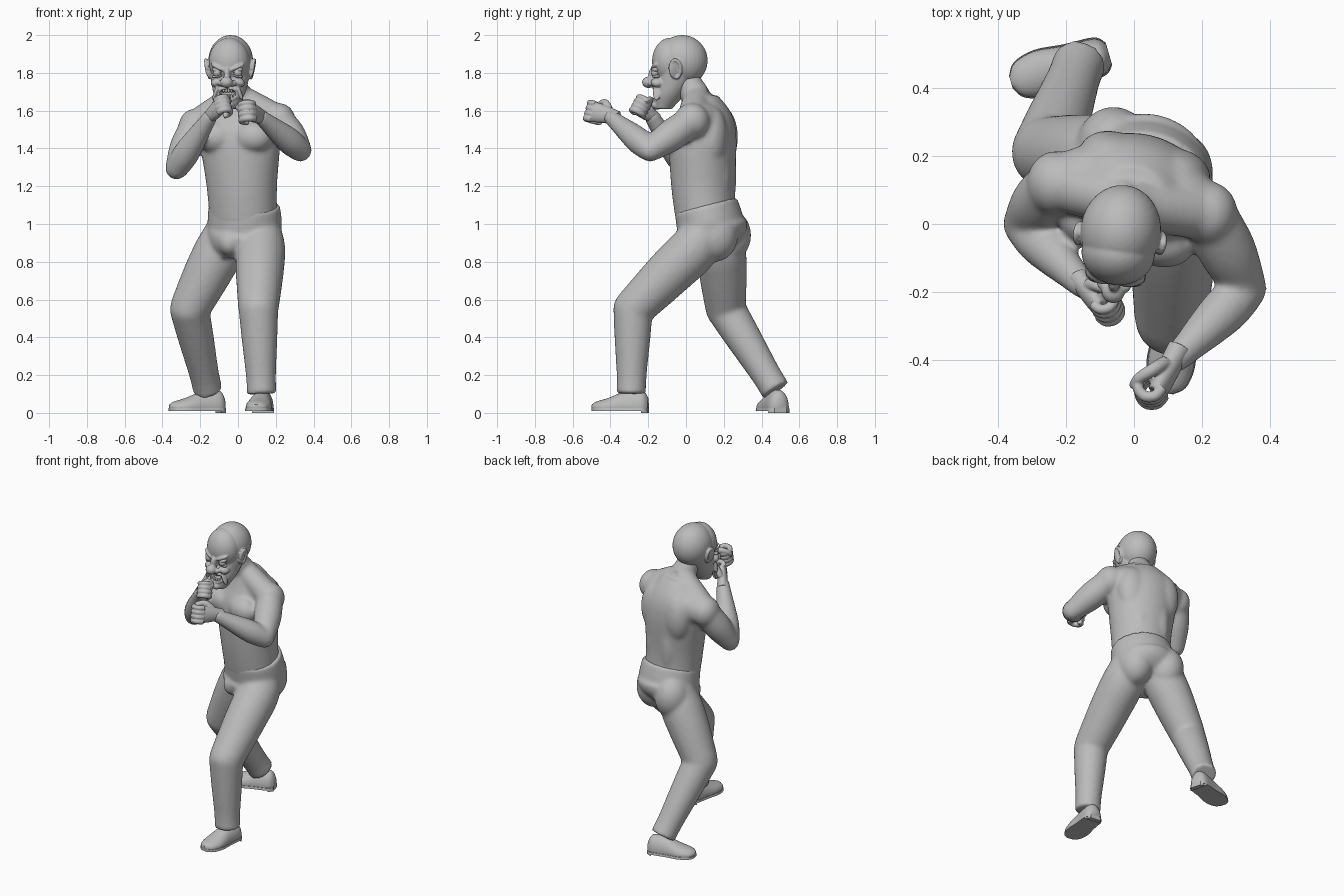
import bpy, bmesh, math
from mathutils import Vector, Matrix, Euler

old_cube = bpy.data.objects.get("Cube")
if old_cube:
    bpy.data.objects.remove(old_cube)

grey = bpy.data.materials.new("plain grey")
grey.use_nodes = True
grey.diffuse_color = (0.5, 0.5, 0.5, 1)
shader = grey.node_tree.nodes["Principled BSDF"]
shader.inputs["Base Color"].default_value = grey.diffuse_color

IDENTITY = Matrix.Identity(4)
X_AXIS, Y_AXIS, Z_AXIS = Vector((1, 0, 0)), Vector((0, 1, 0)), Vector((0, 0, 1))


def catmull(p, q, r, s, t):
    bend = t * t * (2 * p - 5 * q + 4 * r - s) + t ** 3 * (3 * (q - r) + s - p)
    return q + (t * (r - p) + bend) / 2


def spline(rows, steps):
    """Smooth samples through rows of numbers."""
    samples = []
    last = len(rows) - 1
    for i in range(last):
        span = rows[max(i - 1, 0)], rows[i], rows[i + 1], rows[min(i + 2, last)]
        for k in range(steps):
            samples.append([catmull(*column, k / steps) for column in zip(*span)])
    return samples + [list(rows[last])]


def loft(bm, rows, side=X_AXIS, axis=None, place=IDENTITY, floor=None, ceiling=2, sides=24):
    """Closed tube through rows of x, y, z, half width and optional half depth."""
    points = spline(rows, 5)
    centres = [Vector(p[:3]) for p in points]
    rings = []
    for i, p in enumerate(points):
        ahead = centres[min(i + 1, len(centres) - 1)] - centres[max(i - 1, 0)]
        along = Vector(axis or ahead).normalized()
        across = (side - along * side.dot(along)).normalized()
        outward = along.cross(across)
        ring = []
        for k in range(sides):
            angle = math.tau * k / sides
            co = centres[i] + across * p[3] * math.cos(angle) + outward * p[-1] * math.sin(angle)
            if floor is not None:
                co.z = min(max(co.z, floor), ceiling)
            ring.append(bm.verts.new(place @ co))
        rings.append(ring)
    for lower, upper in zip(rings, rings[1:]):
        for k in range(sides):
            bm.faces.new((lower[k - 1], lower[k], upper[k], upper[k - 1]))
    bm.faces.new(rings[0])
    bm.faces.new(rings[-1])


def limb(bm, joints, radii, **options):
    loft(bm, [(*joint, radius) for joint, radius in zip(joints, radii)], **options)


def blob(bm, at, size, roll=0, turn=0, place=IDENTITY):
    """Ellipsoid rolled about y, then turned about z, in degrees."""
    spin = Euler((0, math.radians(roll), math.radians(turn)))
    local = Matrix.LocRotScale(Vector(at), spin, Vector(size))
    bmesh.ops.create_uvsphere(bm, u_segments=32, v_segments=24, radius=1, matrix=place @ local)


def finish(name, bm, voxel=None, smoothing=3):
    """Make the object; a voxel size merges its pieces into one soft skin."""
    bmesh.ops.recalc_face_normals(bm, faces=bm.faces)
    mesh = bpy.data.meshes.new(name)
    bm.to_mesh(mesh)
    bm.free()
    mesh.materials.append(grey)
    mesh.shade_smooth()
    part = bpy.data.objects.new(name, mesh)
    bpy.context.collection.objects.link(part)
    if voxel:
        merge = part.modifiers.new("merge", 'REMESH')
        merge.mode, merge.voxel_size, merge.use_smooth_shade = 'VOXEL', voxel, True
        soften = part.modifiers.new("soften", 'SMOOTH')
        soften.factor, soften.iterations = 0.5, smoothing
    return part


# Bare torso, twisted so that its left side leads
TWIST = -15
chest_side = Matrix.Rotation(math.radians(TWIST), 3, 'Z') @ X_AXIS
bm = bmesh.new()
loft(bm, [(.03, .11, 1, .18, .16), (.02, .09, 1.2, .188, .167), (.01, .09, 1.45, .215, .175),
          (0, .1, 1.58, .19, .14), (0, .08, 1.68, .1, .09)], side=chest_side, axis=Z_AXIS, sides=36)
spine = Vector((.01, .09, 1.46))
forward = Z_AXIS.cross(chest_side) * -1
for hand in (-1, 1):
    half = spine + chest_side * hand * .1
    blob(bm, half + forward * .115, (.105, .08, .085), turn=TWIST)                   # chest muscle
    blob(bm, half - forward * .08, (.1, .08, .16), turn=TWIST)                       # shoulder blade
    blob(bm, half.lerp(spine, .4) - forward * .115 - Z_AXIS * .2, (.06, .05, .2), turn=TWIST)
collar = Vector((-.01, .06, 1.68))
upper_back = Vector((0, .14, 1.54))
limb(bm, [collar - Y_AXIS * .01, Vector((-.04, -.02, 1.8))], [.078, .065])

# Arms, each from shoulder, elbow and wrist
arms = [(Vector((-.23, .12, 1.515)), Vector((-.325, 0, 1.295)), Vector((-.14, -.19, 1.58))),
        (Vector((.22, .03, 1.545)), Vector((.33, -.19, 1.39)), Vector((.11, -.41, 1.575)))]
for shoulder, elbow, wrist in arms:
    limb(bm, [collar, collar.lerp(shoulder, .6), shoulder], [.07, .078, .08], side=Y_AXIS)
    limb(bm, [upper_back, upper_back.lerp(shoulder, .6), shoulder], [.11, .105, .08], side=Y_AXIS)
    blob(bm, shoulder, (.085, .095, .095))
    limb(bm, [shoulder, shoulder.lerp(elbow, .5), elbow], [.08, .085, .062])
    blob(bm, elbow, (.06, .06, .06))
    limb(bm, [elbow, elbow.lerp(wrist, .3), elbow.lerp(wrist, .8), wrist], [.062, .07, .047, .038])
finish("torso_and_arms", bm, 0.01, 14)


# Clenched hands, built along x with the palm facing down
def fist(name, wrist, pointing, palm, thumb_side, scale):
    x = Vector(pointing).normalized()
    z = -Vector(palm)
    z = (z - x * z.dot(x)).normalized()
    basis = Matrix((x, z.cross(x) * thumb_side, z)).transposed().to_4x4()
    place = Matrix.Translation(wrist) @ basis @ Matrix.Scale(scale, 4)
    bm = bmesh.new()
    loft(bm, [(-.05, 0, 0, .03, .03), (.04, 0, 0, .044, .028), (.085, 0, 0, .046, .024)],
         side=Y_AXIS, place=place)
    for finger in range(4):
        spread = (finger - 1.5) * .0245
        curl = [math.radians(100 - 50 * k) for k in range(6)]
        path = [(.08 + .034 * math.cos(a), spread, .032 * math.sin(a) - .018) for a in curl]
        limb(bm, path, [.0145] * len(path), side=Y_AXIS, place=place, sides=12)
    limb(bm, [(.01, .03, -.01), (.045, .055, -.025), (.08, .045, -.05), (.1, .02, -.06)],
         [.018, .017, .015, .011], side=Z_AXIS, place=place, sides=12)
    finish(name, bm, 0.004)


fist("right_fist", arms[0][-1], (.4, -.55, .4), (.7, .7, -.2), 1, 1.05)
fist("left_fist", arms[1][-1], (-.42, -.85, .2), (-.8, .5, -.2), -1, 1.15)

# Trousers with a sloping waistband; each leg from hip, knee and ankle
bm = bmesh.new()
loft(bm, [(-.01, .13, .84, .11), (.02, .14, .91, .18, .165), (.035, .13, .99, .198, .178),
          (.033, .105, 1.1, .191, .168)],
     side=chest_side, axis=Vector((0, -.25, 1)), sides=36)
blob(bm, (-.045, .02, .9), (.06, .07, .07))
legs = [(Vector((-.06, .18, .94)), Vector((-.257, .21, .55)), Vector((-.16, .475, .12))),
        (Vector((.122, .11, .94)), Vector((.108, -.28, .55)), Vector((.125, -.29, .1)))]
for hip, knee, ankle in legs:
    blob(bm, hip + Y_AXIS * .045, (.11, .12, .14))
    limb(bm, [hip + Z_AXIS * .06, hip.lerp(knee, .15), hip.lerp(knee, .5), knee], [.1, .13, .127, .107])
    blob(bm, knee, (.103, .105, .105))
    limb(bm, [knee, knee.lerp(ankle, .35), knee.lerp(ankle, .8), ankle], [.105, .095, .079, .079])
finish("trousers", bm, 0.01, 14)


# Shoes, toe along x, with sole and heel block
def shoe(name, ankle, angle):
    place = Matrix.Translation((ankle.x, ankle.y, 0)) @ Matrix.Rotation(math.radians(angle), 4, 'Z')
    upper = [(-.09, 0, .03, .03, .05), (-.06, 0, .03, .055, .09), (.03, 0, .03, .06, .085),
             (.12, 0, .03, .068, .05), (.185, 0, .03, .05, .03), (.21, 0, .03, .015, .015)]
    welt = [(x, 0, 0, width + .004, .1) for x, _, _, width, _ in upper]
    bm = bmesh.new()
    for rows, floor, ceiling in ((upper, .02, 1), (welt, .01, .025), (welt[:2], 0, .02)):
        loft(bm, rows, side=Y_AXIS, axis=X_AXIS, place=place, floor=floor, ceiling=ceiling)
    part = finish(name, bm)
    bpy.context.view_layer.objects.active = part
    part.select_set(True)
    bpy.ops.object.shade_smooth_by_angle(angle=math.radians(40))
    part.select_set(False)


shoe("right_shoe", legs[0][-1], 196)
shoe("left_shoe", legs[1][-1], -98)

# Head, turned slightly to its right: skull, forehead, jaw, chin and nose
HEAD = Matrix.Translation((-.04, -.03, 0)) @ Matrix.Rotation(math.radians(-7), 4, 'Z')
bm = bmesh.new()
blob(bm, (0, .01, 1.865), (.118, .135, .135), place=HEAD)
blob(bm, (0, -.055, 1.86), (.108, .095, .125), place=HEAD)
loft(bm, [(0, -.09, 1.61, .045), (0, -.06, 1.68, .08), (0, -.03, 1.75, .098, .105),
          (0, -.005, 1.85, .114, .14)], axis=Z_AXIS, place=HEAD)
blob(bm, (0, -.125, 1.63), (.035, .03, .025), place=HEAD)
blob(bm, (0, -.17, 1.75), (.034, .034, .03), place=HEAD)
blob(bm, (0, -.145, 1.79), (.018, .025, .04), place=HEAD)
for s in (-1, 1):
    blob(bm, (s * .03, -.15, 1.745), (.02, .02, .017), place=HEAD)                   # nostril
    blob(bm, (s * .06, -.115, 1.75), (.032, .034, .024), s * 25, place=HEAD)         # cheek
    blob(bm, (s * .05, -.13, 1.83), (.045, .02, .013), s * -24, s * 18, HEAD)        # brow
    blob(bm, (s * .062, -.118, 1.7), (.011, .022, .05), s * -20, place=HEAD)         # smile fold
    blob(bm, (s * .114, -.015, 1.82), (.012, .033, .052), s * 12, s * 25, HEAD)      # ear
    arc = [math.radians(30 * k - 90) for k in range(10)]
    rim = [(s * (.12 + .01 * math.sin(a)), .028 * math.cos(a) - .012, 1.82 + .048 * math.sin(a)) for a in arc]
    limb(bm, rim, [.009] * len(arc), place=HEAD, sides=12)
for k in range(16):                                                                  # lips
    across, up = math.cos(math.tau * k / 16), math.sin(math.tau * k / 16)
    lift = across * across
    blob(bm, (.054 * across, .03 * lift - .135, 1.685 + .03 * up + .012 * lift), (.014, .014, .01), place=HEAD)
head = finish("head", bm, 0.005)

# Open mouth with two rows of teeth and a tongue
bm = bmesh.new()
blob(bm, (0, -.14, 1.69), (.047, .05, .024), place=HEAD)
cutter = finish("mouth_cutter", bm)
cutter.hide_render = True
cutter.hide_set(True)
cut = head.modifiers.new("mouth", 'BOOLEAN')
cut.operation, cut.object = 'DIFFERENCE', cutter
bm = bmesh.new()
for tooth in range(6):
    x = (tooth - 2.5) * .014
    for z in (1.67, 1.706):
        blob(bm, (x, 8 * x * x - .128, z + 6 * x * x), (.007, .008, .012), place=HEAD)
blob(bm, (0, -.1, 1.675), (.03, .03, .01), place=HEAD)
finish("teeth_and_tongue", bm)

# Eyes with heavy lids
for name, s in (("right", -1), ("left", 1)):
    bm = bmesh.new()
    blob(bm, (s * .056, -.128, 1.8), (.022, .022, .022), place=HEAD)
    finish(name + "_eyeball", bm)
    bm = bmesh.new()
    blob(bm, (s * .056, -.124, 1.812), (.028, .024, .014), s * -20, place=HEAD)
    blob(bm, (s * .056, -.122, 1.783), (.027, .022, .01), s * 12, place=HEAD)
    finish(name + "_eyelids", bm)
